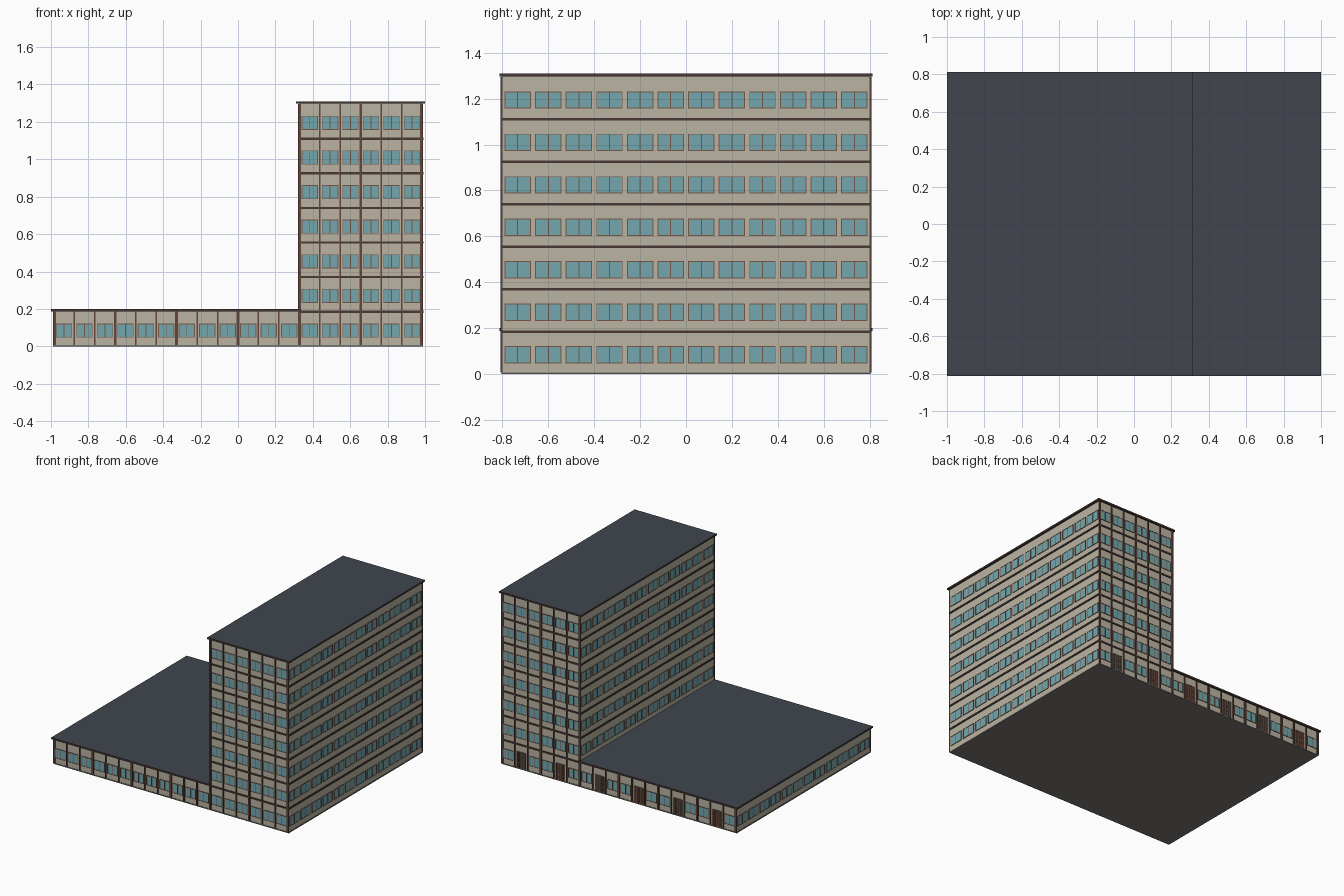
import bpy, bmesh
from mathutils import Matrix, Vector

if "Cube" in bpy.data.objects:
    bpy.data.objects.remove(bpy.data.objects["Cube"])

def mat(name, c):
    m = bpy.data.materials.new(name)
    m.diffuse_color = (*c, 1)
    m.use_nodes = True
    m.node_tree.nodes["Principled BSDF"].inputs["Base Color"].default_value = m.diffuse_color
    return m

WALL = mat("beige wall", (0.50, 0.455, 0.37))
GLASS = mat("teal glass", (0.175, 0.39, 0.43))
FRAME = mat("frame brown", (0.19, 0.095, 0.06))
COLUMN = mat("column brown", (0.12, 0.058, 0.042))
BAND = mat("band dark brown", (0.065, 0.04, 0.034))
ROOF = mat("roof slate", (0.052, 0.060, 0.076))
BASE = mat("foundation grey", (0.19, 0.18, 0.16))
DOOR = mat("door dark", (0.055, 0.038, 0.03))

PITCH, FLOORS = 0.185, 7
X0, X1, XT, Y = -0.985, 0.985, 0.326, 0.80
BAY = (X1 - X0) / 18
SIDE_BAY = 2 * Y / 12
TOP = PITCH * FLOORS

class Part:
    """Collects boxes into one mesh object."""
    def __init__(self, name, *mats):
        self.name, self.mats, self.bm = name, mats, bmesh.new()

    def box(self, lo, hi, frame=Matrix()):
        lo, hi = Vector(lo), Vector(hi)
        m = frame @ Matrix.Translation((lo + hi) / 2) @ Matrix.Diagonal((*(hi - lo), 1))
        bmesh.ops.create_cube(self.bm, size=1, matrix=m)

    def finish(self):
        bmesh.ops.recalc_face_normals(self.bm, faces=self.bm.faces)
        me = bpy.data.meshes.new(self.name)
        for f in self.bm.faces:
            if len(self.mats) > 1 and f.normal.z > 0.9:
                f.material_index = 1
        self.bm.to_mesh(me)
        self.bm.free()
        for m in self.mats:
            me.materials.append(m)
        ob = bpy.data.objects.new(self.name, me)
        bpy.context.collection.objects.link(ob)

# Main masses
base = Part("foundation", BASE)
base.box((X0 - .003, -Y - .003, 0), (X1 + .003, Y + .003, .008))
base.finish()
walls = Part("low_wing_walls", WALL)
walls.box((X0, -Y, .008), (XT, Y, PITCH + .004))
walls.finish()
walls = Part("tower_walls", WALL)
walls.box((XT, -Y, .008), (X1, Y, TOP + .004))
walls.finish()

# Flat roofs: brown fascia with slate top
for name, a, b, z in (("low_wing_roof", -1, .338, PITCH), ("tower_roof", .311, 1, TOP)):
    r = Part(name, BAND, ROOF)
    r.box((a, -.813, z + .002), (b, .813, z + .015))
    r.finish()

# Floor bands around the tower
bands = Part("floor_bands", BAND)
for k in range(1, FLOORS):
    z = PITCH * k
    bands.box((XT - .006, -Y - .006, z - .006), (X1 + .006, Y + .006, z + .006))
bands.finish()

glass = Part("window_glass", GLASS)
frames = Part("window_frames", FRAME)
columns = Part("columns", COLUMN)
doors = Part("back_doors", DOOR)
bars = Part("door_bars", FRAME)

def window(fr, u, z, w):
    # local axes: x along the wall, -y outward
    z0, z1, h, t = z + .047, z + .122, w / 2, .004
    glass.box((u - h, -.002, z0), (u + h, .001, z1), fr)
    for a in (u - h, u - t / 2, u + h - t):
        frames.box((a, -.004, z0), (a + t, .001, z1), fr)
    for c in (z0, z1 - t):
        frames.box((u - h, -.004, c), (u + h, .001, c + t), fr)

def door(fr, u):
    h = .036
    doors.box((u - h, -.003, .006), (u + h, .001, .128), fr)
    for a in (-h, -h / 2, 0, h / 2, h):
        bars.box((u + a - .002, -.005, .006), (u + a + .002, .001, .13), fr)
    for c in (.045, .085, .127):
        bars.box((u - h, -.005, c), (u + h, .001, c + .004), fr)

def rot(deg, loc):
    from math import radians
    return Matrix.Translation(loc) @ Matrix.Rotation(radians(deg), 4, 'Z')

# Front and back: 18 bays, the last six rise up the tower
for back in (False, True):
    fr = rot(180, (0, Y, 0)) if back else rot(0, (0, -Y, 0))
    s = -1 if back else 1
    for i in range(18):
        u = X0 + BAY * (i + .5)
        for k in range(FLOORS if i >= 12 else 1):
            if back and k == 0 and i % 3 == 1:
                door(fr, s * u)
            else:
                window(fr, s * u, PITCH * k, .087)
    for i in range(19):
        u = X0 + BAY * i
        w = .0075 if i % 3 == 0 else .004
        u = min(max(u, X0 + w - .003), X1 - w + .003)
        columns.box((s * u - w, -.008, .008),
                    (s * u + w, .001, TOP if i >= 12 else PITCH), fr)

# Long sides: 12 windows per floor; the tower's inner wall starts above the low roof
for fr, floors in ((rot(90, (X1, 0, 0)), range(FLOORS)),
                   (rot(-90, (X0, 0, 0)), range(1)),
                   (rot(-90, (XT, 0, 0)), range(1, FLOORS))):
    for k in floors:
        for i in range(12):
            window(fr, -Y + SIDE_BAY * (i + .5), PITCH * k, .115)

for p in (glass, frames, columns, doors, bars):
    p.finish()
